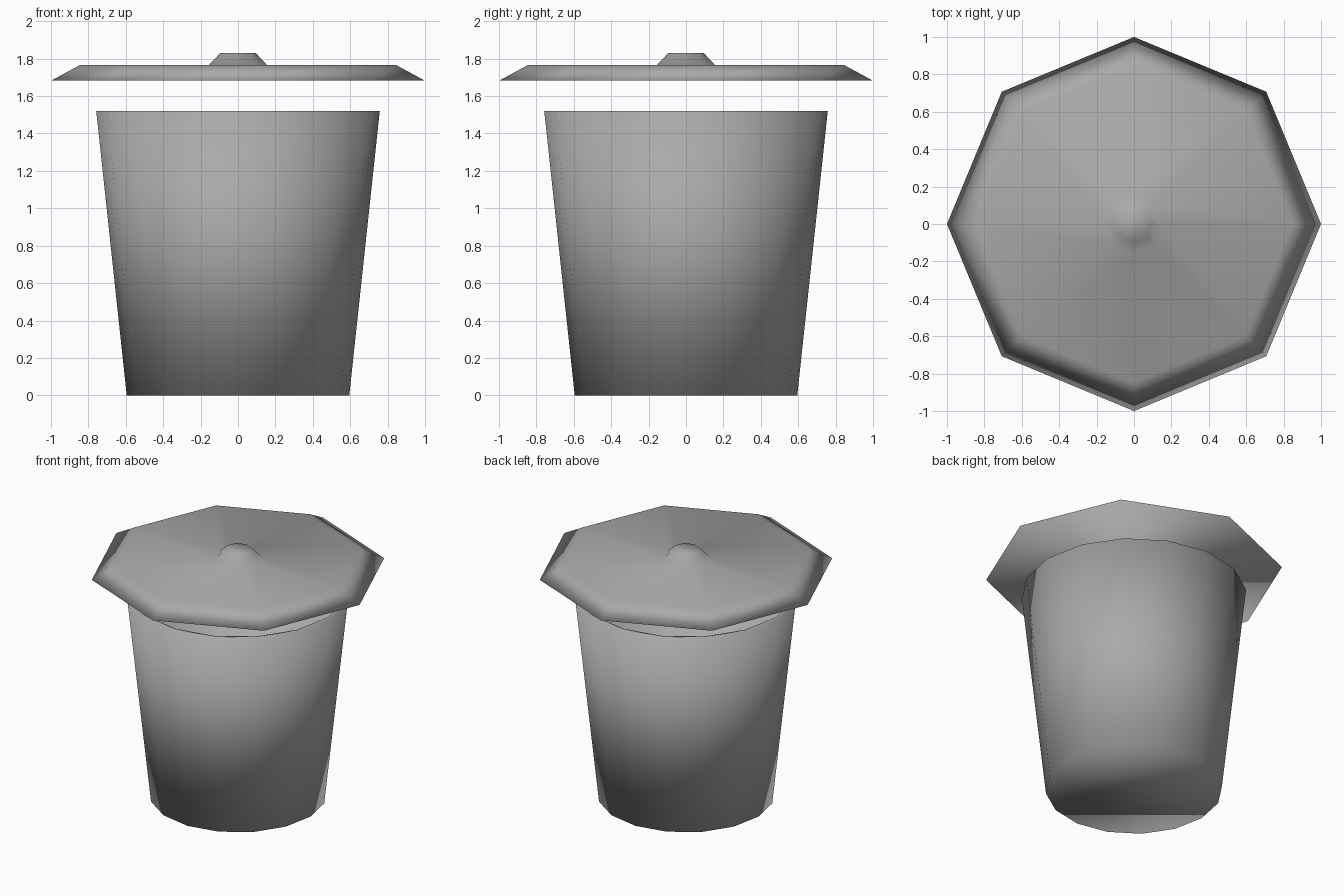
import bpy, bmesh
from math import cos, sin, tau

if "Cube" in bpy.data.objects:
    bpy.data.objects.remove(bpy.data.objects["Cube"])

# Darker grey shared by both parts
grey = bpy.data.materials.new("dark_grey")
grey.diffuse_color = (0.4, 0.4, 0.4, 1)
grey.use_nodes = True
grey.node_tree.nodes["Principled BSDF"].inputs["Base Color"].default_value = grey.diffuse_color


def lathe(name, sides, profile):
    """Closed faceted solid turned around z; profile is (radius, z), first and last rings capped."""
    bm = bmesh.new()
    rings = [[bm.verts.new((r * cos(tau * i / sides), r * sin(tau * i / sides), z))
              for i in range(sides)] for r, z in profile]
    for low, high in zip(rings, rings[1:]):
        for i in range(sides):
            j = (i + 1) % sides
            bm.faces.new((low[i], low[j], high[j], high[i]))
    bm.faces.new(rings[0][::-1])
    bm.faces.new(rings[-1])
    bmesh.ops.recalc_face_normals(bm, faces=bm.faces)
    for face in bm.faces:
        face.smooth = True
    mesh = bpy.data.meshes.new(name)
    bm.to_mesh(mesh)
    bm.free()
    mesh.materials.append(grey)
    obj = bpy.data.objects.new(name, mesh)
    bpy.context.collection.objects.link(obj)
    return obj


# Tapered bin: outer wall, thin rim, inner wall and inner floor
lathe("bin_body", 16, [(0.595, 0), (0.758, 1.52), (0.738, 1.52), (0.58, 0.03)])

# Floating octagonal lid with sloped rim and a small raised knob
lathe("lid", 8, [(1.0, 1.682), (0.845, 1.766), (0.155, 1.766), (0.095, 1.83)])
